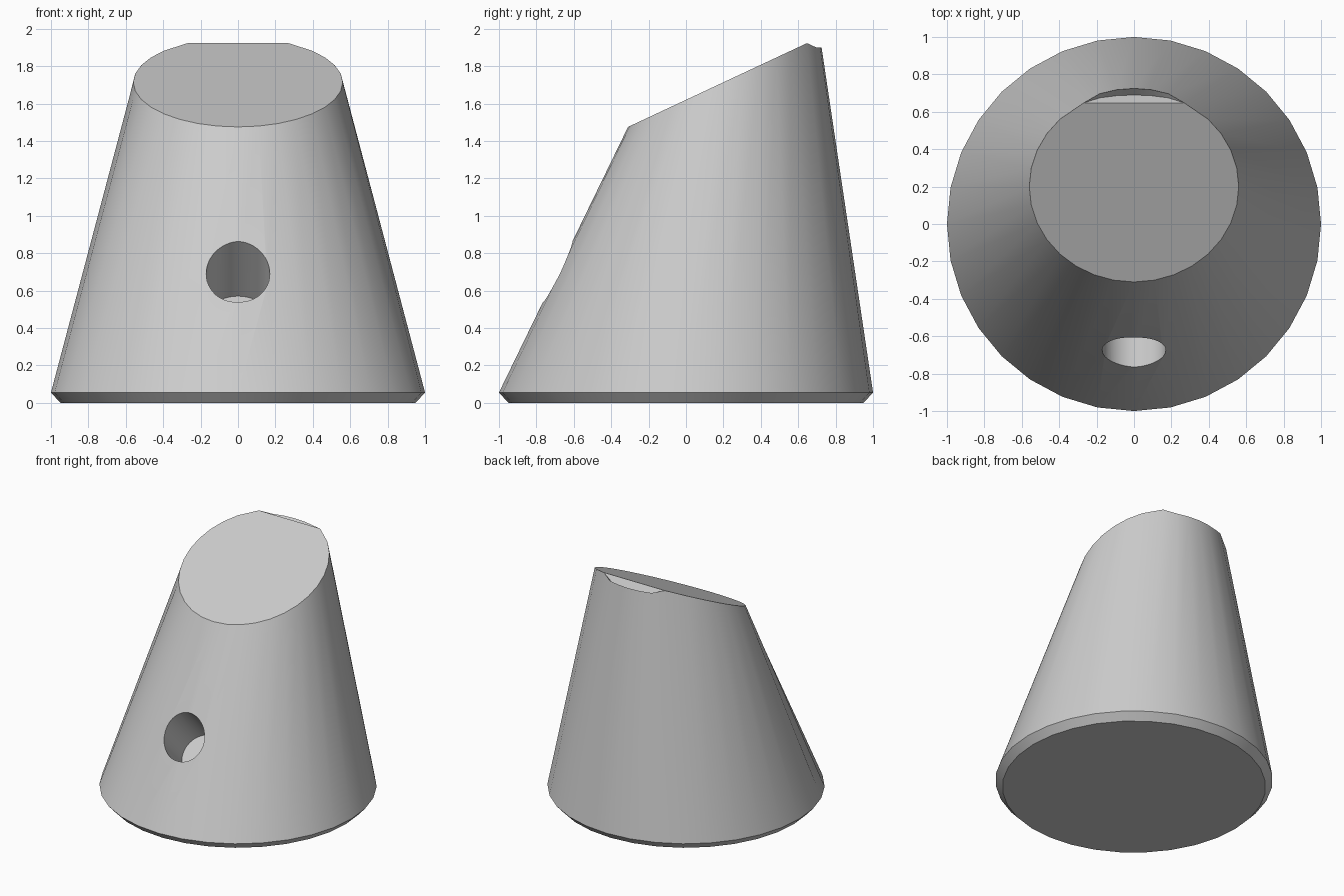
import bpy, bmesh, math
from mathutils import Vector

cube = bpy.data.objects.get("Cube")
if cube:
    bpy.data.objects.remove(cube)

SIDES = 32
BACK = range(5, 12)        # ring points along the rear rim


def make_material(name, value):
    mat = bpy.data.materials.new(name)
    mat.use_nodes = True
    colour = (value, value, value, 1)
    mat.diffuse_color = colour
    mat.node_tree.nodes["Principled BSDF"].inputs["Base Color"].default_value = colour
    return mat


def make_object(name, bm):
    bmesh.ops.recalc_face_normals(bm, faces=bm.faces)
    mesh = bpy.data.meshes.new(name)
    bm.to_mesh(mesh)
    bm.free()
    obj = bpy.data.objects.new(name, mesh)
    bpy.context.collection.objects.link(obj)
    return obj


def circle_point(k, radius, z):
    a = math.tau * k / SIDES
    return Vector((radius * math.cos(a), radius * math.sin(a), z))


def slope_z(y):
    return 1.475 + 0.468 * (y + 0.31)


def top_point(k):
    a = math.tau * k / SIDES
    if k in BACK:
        a = math.pi / 2 + (a - math.pi / 2) * 0.853
    x, y = 0.56 * math.cos(a), 0.2 + 0.51 * math.sin(a)
    if k in BACK[1:-1]:
        return Vector((x, y + 0.015, 1.9))
    return Vector((x, y, slope_z(y)))


# Tapered body with a chamfered foot and a slanted top
bm = bmesh.new()
foot = [bm.verts.new(circle_point(k, 0.95, 0)) for k in range(SIDES)]
base = [bm.verts.new(circle_point(k, 1, 0.055)) for k in range(SIDES)]
top = [bm.verts.new(top_point(k)) for k in range(SIDES)]
for low, high in ((foot, base), (base, top)):
    for k in range(SIDES):
        n = (k + 1) % SIDES
        bm.faces.new((low[k], low[n], high[n], high[k]))
bm.faces.new(foot[::-1])
bm.faces.new([top[k % SIDES] for k in range(BACK[-1], SIDES + BACK[0] + 1)])

# Crescent groove behind the slanted top
edge = top[BACK[0]].co
groove = [top[BACK[0]]]
for k in BACK[1:-1]:
    p = top[k].co
    y = edge.y + (p.y - edge.y) * 0.55
    groove.append(bm.verts.new((p.x, y, edge.z - 1.5 * (y - edge.y))))
groove.append(top[BACK[-1]])
bm.faces.new(groove)
for i, k in enumerate(BACK[:-1]):
    corners = [top[k], top[k + 1], groove[i + 1], groove[i]]
    bm.faces.new(list(dict.fromkeys(corners)))
body = make_object("tapered_body", bm)
body.data.materials.append(make_material("light grey", 0.6))

# Blind round hole drilled down into the front
bm = bmesh.new()
bmesh.ops.create_cone(bm, cap_ends=True, segments=48, radius1=0.17,
                      radius2=0.17, depth=1)
cutter = make_object("hole_cutter", bm)
axis = Vector((0, 1, -1)).normalized()
cutter.location = Vector((0, -0.435, 0.45)) - axis * 0.5
cutter.rotation_euler.x = math.radians(45)
cutter.hide_render = True
cut = body.modifiers.new("front_hole", 'BOOLEAN')
cut.operation = 'DIFFERENCE'
cut.solver = 'EXACT'
cut.object = cutter

bpy.ops.object.select_all(action='DESELECT')
body.select_set(True)
bpy.context.view_layer.objects.active = body
bpy.ops.object.modifier_apply(modifier=cut.name)
bpy.data.objects.remove(cutter)
bpy.ops.object.shade_smooth_by_angle(angle=math.radians(25))
